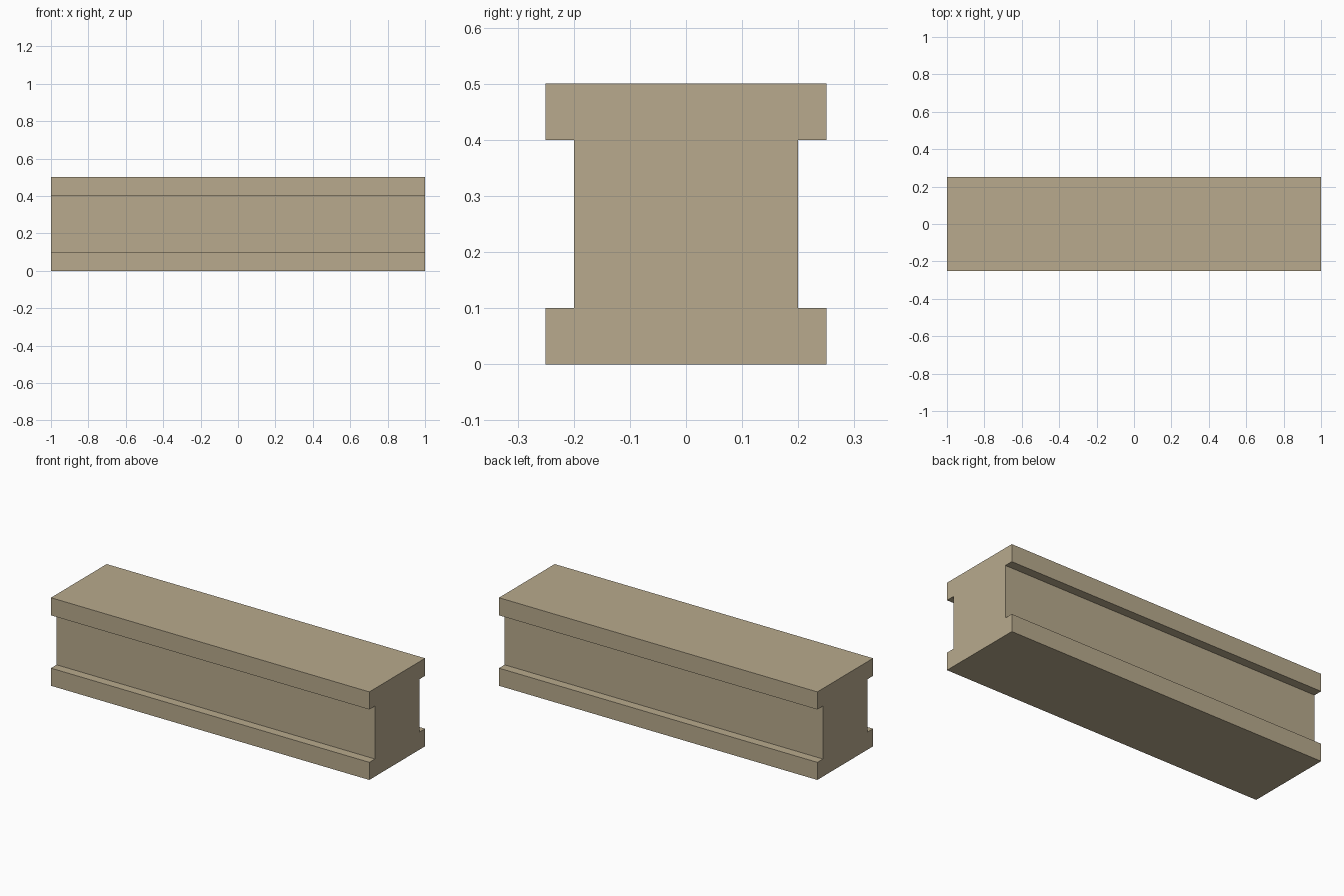
import bpy
import bmesh

cube = bpy.data.objects.get("Cube")
if cube:
    bpy.data.objects.remove(cube, do_unlink=True)

# Sandy stone material
COLOUR = (0.48, 0.402, 0.266, 1.0)
stone = bpy.data.materials.new("sandy_stone")
stone.use_nodes = True
stone.diffuse_color = COLOUR
bsdf = stone.node_tree.nodes["Principled BSDF"]
bsdf.inputs["Base Color"].default_value = COLOUR
bsdf.inputs["Roughness"].default_value = 0.8

# Half of the I-shaped cross-section (y, z), mirrored to the other side
LENGTH = 2.0
half = [(0.25, 0.0), (0.25, 0.1), (0.2, 0.1), (0.2, 0.4), (0.25, 0.4), (0.25, 0.5)]
profile = half + [(-y, z) for y, z in reversed(half)]

# Extrude the section along the length of the beam
bm = bmesh.new()
end = bm.faces.new([bm.verts.new((-LENGTH / 2, y, z)) for y, z in profile])
extruded = bmesh.ops.extrude_face_region(bm, geom=[end], use_keep_orig=True)
moved = [v for v in extruded["geom"] if isinstance(v, bmesh.types.BMVert)]
bmesh.ops.translate(bm, verts=moved, vec=(LENGTH, 0, 0))
bmesh.ops.recalc_face_normals(bm, faces=bm.faces)

mesh = bpy.data.meshes.new("beam")
bm.to_mesh(mesh)
bm.free()
mesh.materials.append(stone)
beam = bpy.data.objects.new("beam", mesh)
bpy.context.collection.objects.link(beam)
